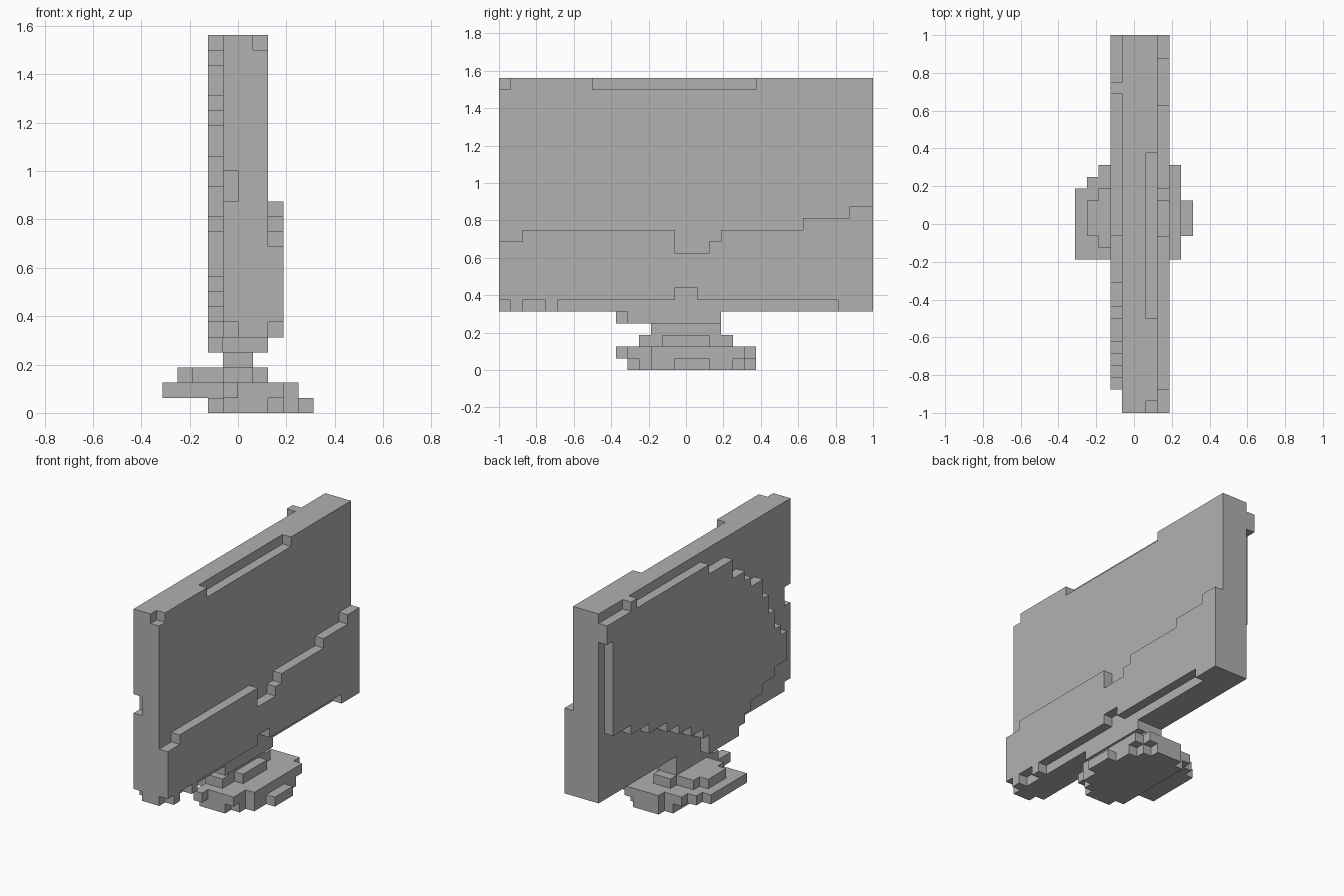
import bpy
import bmesh
from mathutils import Vector

U = 1 / 16  # block size

cube = bpy.data.objects.get("Cube")
if cube:
    bpy.data.objects.remove(cube, do_unlink=True)

grey = bpy.data.materials.new("plain grey")
grey.use_nodes = True
tone = (0.44, 0.44, 0.44, 1)
grey.diffuse_color = tone
grey.node_tree.nodes["Principled BSDF"].inputs["Base Color"].default_value = tone


def block(x0, x1, y0, y1, z0, z1):
    """Set of unit blocks filling a box."""
    return {(x, y, z) for x in range(x0, x1) for y in range(y0, y1) for z in range(z0, z1)}


def layer(z, *rects):
    """One-block-high slab made of overlapping rectangles."""
    return set().union(*(block(*r, z, z + 1) for r in rects))


# Main slab with its worn corners and top groove
panel = block(-1, 2, -16, 16, 5, 25)
panel -= block(1, 2, -16, -15, 24, 25)
panel -= block(1, 2, -8, 6, 24, 25)
panel -= block(-1, 0, -16, -15, 14, 16)
panel -= block(-1, 0, -16, -15, 5, 6)

# Raised lower band on the screen side: stepped top edge, toothed bottom edge
band = set()
for y0, y1, top in [(-16, -14, 11), (-14, -1, 12), (-1, 2, 10), (2, 3, 11),
                    (3, 10, 12), (10, 14, 13), (14, 16, 14)]:
    band |= block(2, 3, y0, y1, 5, top)
for y0, y1 in [(-16, -15), (-14, -12), (-11, 13)]:
    band -= block(2, 3, y0, y1, 5, 6)
band -= block(2, 3, -1, 1, 6, 7)

# Rounded bulge on the rear side, as rows (bottom, top, y start, y end)
bulge = block(-2, -1, 11, 12, 24, 25)
for z0, z1, y0, y1 in [(4, 5, -6, -1), (5, 6, -7, -1), (6, 7, -8, 0), (7, 8, -10, 2),
                       (8, 9, -12, 4), (9, 10, -14, 6), (10, 11, -14, 9),
                       (11, 12, -14, 12), (12, 13, -13, 15), (13, 15, -12, 15),
                       (15, 17, -11, 15), (17, 19, -10, 15), (19, 20, -8, 15),
                       (20, 21, -7, 15), (21, 22, -5, 15), (22, 23, -5, 16),
                       (23, 24, -1, 16)]:
    bulge |= block(-2, -1, y0, y1, z0, z1)

# Neck and its bracket under the slab
neck = block(-1, 2, -5, 3, 4, 5) | block(-1, 1, -3, 3, 3, 4)

# Stepped foot
foot = layer(0, (-1, 2, -5, 6), (-2, 3, -4, 5), (-2, 4, -3, 4), (4, 5, -1, 2))
foot |= layer(1, (-5, 4, -3, 3), (-4, 4, -3, 4), (-3, 4, -3, 5), (-1, 3, -5, 6), (-1, 0, -6, 6))
foot |= layer(2, (-4, 1, -1, 2), (-3, 1, -2, 3), (-1, 1, -4, 4), (-1, 2, -2, 2))

parts = {"screen_panel": panel, "lower_band": band, "rear_bulge": bulge,
         "neck": neck, "foot": foot}
solid = set().union(*parts.values())


def build(name, cells):
    """Skin the blocks with outside faces only, then merge flat areas."""
    bm = bmesh.new()
    verts = {}

    def vert(p):
        key = tuple(round(c) for c in p)
        if key not in verts:
            verts[key] = bm.verts.new(Vector(key) * U)
        return verts[key]

    for cell in sorted(cells):
        for axis in range(3):
            for side in (0, 1):
                near = list(cell)
                near[axis] += 2 * side - 1
                if tuple(near) in solid:
                    continue
                a, b = Vector((0, 0, 0)), Vector((0, 0, 0))
                a[(axis + 1) % 3] = b[(axis + 2) % 3] = 1
                o = Vector(cell)
                o[axis] += side
                ring = [o, o + a, o + a + b, o + b]
                if not side:
                    ring.reverse()
                bm.faces.new([vert(p) for p in ring])
    bmesh.ops.dissolve_limit(bm, angle_limit=0.01, verts=bm.verts[:], edges=bm.edges[:])
    mesh = bpy.data.meshes.new(name)
    bm.to_mesh(mesh)
    bm.free()
    mesh.materials.append(grey)
    bpy.context.collection.objects.link(bpy.data.objects.new(name, mesh))


for part, cells in parts.items():
    build(part, cells)
